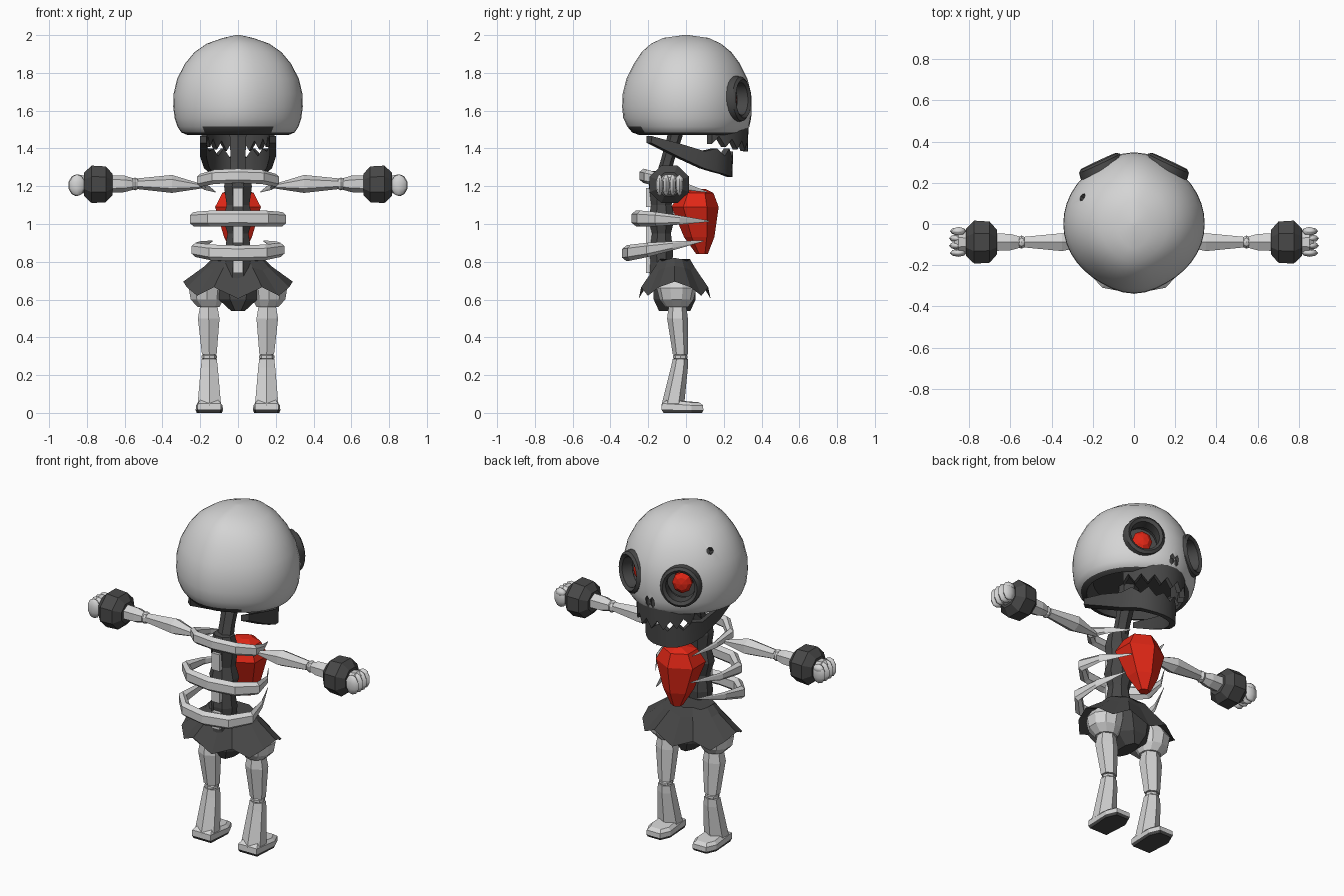
import bpy, bmesh
from math import sin, cos, pi, radians
from mathutils import Vector, Matrix

cube = bpy.data.objects.get("Cube")
if cube:
    bpy.data.objects.remove(cube, do_unlink=True)


def material(name, color):
    m = bpy.data.materials.new(name)
    m.use_nodes = True
    m.diffuse_color = color
    node = next(n for n in m.node_tree.nodes if n.type == 'BSDF_PRINCIPLED')
    node.inputs["Base Color"].default_value = color
    node.inputs["Roughness"].default_value = 0.8
    return m


MATS = [material("bone", (0.66, 0.66, 0.66, 1)),
        material("charcoal", (0.065, 0.065, 0.065, 1)),
        material("red", (0.75, 0.02, 0.008, 1))]
BONE, DARK, RED = range(3)


def finish(bm, name, rule=BONE, smooth=None):
    """Turn a bmesh into an object; rule is a colour index or a function of the face."""
    bmesh.ops.recalc_face_normals(bm, faces=bm.faces)
    for f in bm.faces:
        f.material_index = rule(f) if callable(rule) else rule
    me = bpy.data.meshes.new(name)
    bm.to_mesh(me)
    bm.free()
    for m in MATS:
        me.materials.append(m)
    ob = bpy.data.objects.new(name, me)
    bpy.context.collection.objects.link(ob)
    if smooth:
        make_smooth(ob, smooth)
    return ob


def make_smooth(ob, angle):
    bpy.ops.object.select_all(action='DESELECT')
    ob.select_set(True)
    bpy.context.view_layer.objects.active = ob
    bpy.ops.object.shade_smooth_by_angle(angle=radians(angle))


def loft(name, rings, rule=BONE, smooth=None):
    bm = bmesh.new()
    loops = [[bm.verts.new(p) for p in r] for r in rings]
    n = len(loops[0])
    for a, b in zip(loops, loops[1:]):
        for i in range(n):
            j = (i + 1) % n
            bm.faces.new((a[i], a[j], b[j], b[i]))
    bm.faces.new(loops[0])
    bm.faces.new(loops[-1])
    return finish(bm, name, rule, smooth)


def ring_z(x, y, z, rx, ry, n=8):
    return [(x + rx * cos(2 * pi * (i + .5) / n), y + ry * sin(2 * pi * (i + .5) / n), z)
            for i in range(n)]


def ring_x(x, y, z, ry, rz, n=8):
    return [(x, y + ry * cos(2 * pi * (i + .5) / n), z + rz * sin(2 * pi * (i + .5) / n))
            for i in range(n)]


def ball(name, pos, scale, rule=BONE, seg=8, rot=None, smooth=None):
    bm = bmesh.new()
    bmesh.ops.create_uvsphere(bm, u_segments=seg, v_segments=seg // 2 + 1, radius=1)
    m = Matrix.Translation(pos) @ (rot or Matrix()) @ Matrix.Diagonal((*scale, 1))
    bmesh.ops.transform(bm, matrix=m, verts=bm.verts)
    return finish(bm, name, rule, smooth)


def aim(direction):
    return Vector(direction).to_track_quat('Z', 'Y').to_matrix().to_4x4()


# Cranium: rounded shell with pointed centre line and a hollow dark underside
def skull_ring(z, rx, yb, yf, n=40):
    pts = []
    for i in range(n):
        a = 2 * pi * i / n
        s = sin(a)
        ry = (yf if s > 0 else yb) * (.94 + .06 * abs(s) ** 10)
        pts.append((rx * cos(a), ry * s, z))
    return pts


profile = [(2.0, .012, .012, .012), (1.985, .08, .12, .12), (1.955, .165, .185, .185),
           (1.91, .23, .235, .24), (1.85, .28, .275, .285), (1.77, .322, .315, .325),
           (1.69, .341, .335, .345), (1.62, .343, .338, .348), (1.56, .335, .332, .345),
           (1.515, .32, .31, .335), (1.485, .3, .285, .315), (1.472, .27, .25, .29),
           (1.545, .23, .22, .24)]
skull = loft("cranium", [skull_ring(*p) for p in profile],
             lambda f: DARK if f.calc_center_median().z < 1.483 or
             (f.calc_center_median().z < 1.55 and f.normal.z < -.6) or
             (f.calc_center_median().z < 1.55 and f.calc_center_median().xy.length < .26) else BONE)


# Holes cut into the cranium: eye sockets, nose and a forehead hole
def carve(pos, direction, rx, ry, depth, seg):
    bm = bmesh.new()
    bmesh.ops.create_cone(bm, cap_ends=True, segments=seg, radius1=1, radius2=1, depth=2)
    m = Matrix.Translation(pos) @ aim(direction) @ Matrix.Diagonal((rx, ry, depth, 1))
    bmesh.ops.transform(bm, matrix=m, verts=bm.verts)
    cutter = finish(bm, "hole_cutter", DARK)
    cutter.hide_render = True
    mod = skull.modifiers.new("hole", 'BOOLEAN')
    mod.operation, mod.solver, mod.object = 'DIFFERENCE', 'EXACT', cutter
    bpy.context.view_layer.update()
    done = bpy.data.meshes.new_from_object(skull.evaluated_get(bpy.context.evaluated_depsgraph_get()))
    skull.modifiers.clear()
    skull.data = done
    bpy.data.objects.remove(cutter, do_unlink=True)


for s, side in ((1, "left"), (-1, "right")):
    look = Vector((.42 * s, .9, .03)).normalized()
    eye = Vector((.162 * s, .283, 1.662))
    carve(eye, look, .088, .096, .085, 24)
    carve((.016 * s, .34, 1.548), (0, 1, 0), .014, .034, .05, 6)
    # Raised rim around the socket
    rot = Matrix.Translation(eye) @ aim(look)
    lip = [(.128, -.045), (.118, .012), (.103, .024), (.086, .012), (.084, -.05), (.1, -.06)]
    bm = bmesh.new()
    loops = [[bm.verts.new(rot @ Vector((r * .93 * cos(2 * pi * i / 24), r * sin(2 * pi * i / 24), h)))
              for i in range(24)] for r, h in lip]
    for k, a in enumerate(loops):
        b = loops[(k + 1) % len(loops)]
        for i in range(24):
            j = (i + 1) % 24
            f = bm.faces.new((a[i], a[j], b[j], b[i]))
            f.tag = k == 3
    finish(bm, side + "_eye_rim", lambda f: DARK if f.tag else BONE, 40)
    ball(side + "_eye", eye - look * .06, (.058, .064, .035), RED, 8, aim(look))
carve((-.27, .14, 1.85), (-.27, .14, .15), .02, .02, .07, 8)
make_smooth(skull, 40)


# Curved bands with a dark inner side: upper teeth and lower jaw
def band(name, path, inset):
    rings = []
    for x, y, top, low in path:
        rings.append([(x, y, top), (x * 1.0, y - .005, low), (x * inset, y - .03, low), (x * inset, y - .03, top)])
    bm = bmesh.new()
    loops = [[bm.verts.new(p) for p in r] for r in rings]
    for a, b in zip(loops, loops[1:]):
        for i in range(4):
            j = (i + 1) % 4
            f = bm.faces.new((a[i], a[j], b[j], b[i]))
            f.tag = i == 2
    bm.faces.new(loops[0])
    bm.faces.new(loops[-1])
    finish(bm, name, lambda f: DARK if f.tag else BONE, 35)


upper = []
for k in range(-8, 9):
    a = radians(k * 10.5)
    upper.append((.195 * sin(a), .12 + .212 * cos(a), 1.56, 1.385 + .0006 * k * k + (.05 if k % 2 else 0)))
band("upper_teeth", upper, .85)

half = [(0, .25, 1.385, 1.25), (.05, .245, 1.35, 1.25), (.09, .23, 1.4, 1.255), (.125, .205, 1.36, 1.265),
        (.155, .165, 1.4, 1.275), (.18, .1, 1.385, 1.295), (.2, -.03, 1.425, 1.355), (.2, -.18, 1.465, 1.43)]
band("lower_jaw", [(-x, *r) for x, *r in half[:0:-1]] + half, .84)

# Neck and spine
loft("neck", [ring_z(0, y, z, r, r * .8, 6) for y, z, r in
              ((-.13, 1.22, .05), (-.1, 1.33, .045), (-.06, 1.46, .05), (-.04, 1.56, .06))], DARK)
loft("spine", [ring_z(0, -.13, z, r, r * .9) for z, r in
               ((.68, .08), (.8, .07), (.86, .075), (.95, .06), (1.03, .085), (1.1, .065), (1.2, .08), (1.28, .06))], DARK)
for z in (.78, .94, 1.13):
    loft("spine_ridge", [ring_z(0, -.198, z + d, .036, .02, 4) for d in (-.04, .06)])


# Ribs: tapering open hoops pointing forward
def rib(name, width, back, front, z_back, z_front, thick, tip):
    shape = [(tip, 1, .08), (.9, .62, .55), (1, .28, .9), (.62, .06, 1), (0, 0, 1)]
    full = shape + [(-x, t, k) for x, t, k in shape[-2::-1]]
    rings = []
    for x, t, k in full:
        p = Vector((x * width, back + (front - back) * t, z_back + (z_front - z_back) * t))
        out = Vector((x * .8, -.6 if abs(x) < .95 else -.25, 0)).normalized()
        h, d = thick * k, thick * k * .8
        rings.append([p + out * u * d + Vector((0, 0, v * h)) for u, v in
                      ((0, -1), (.7, -.55), (.7, .55), (0, 1), (-.7, .55), (-.7, -.55))])
    loft(name, rings)


rib("collar_rib", .2, -.225, .11, 1.255, 1.17, .038, .6)
rib("middle_rib", .235, -.265, .12, 1.03, 1.015, .042, .5)
rib("lower_rib", .225, -.315, .09, .845, .91, .042, .6)

# Faceted heart
loft("heart", [ring_z(0, y, z, rx, ry, 6) for y, z, rx, ry in
               ((.085, .84, .035, .03), (.07, .93, .085, .08), (.048, 1.09, .14, .125),
                (.055, 1.165, .095, .09), (.07, 1.185, .04, .035))], RED)

# Ragged skirt and pelvis
hem = []
for i in range(16):
    a = 2 * pi * i / 16
    c, s = cos(a), sin(a)
    z = (.695, .665, .62, .665, .605)[min(i % 8, 8 - i % 8)]
    hem.append((.29 * abs(c) ** .85 * (1 if c > 0 else -1), -.06 + .19 * abs(s) ** .85 * (1 if s > 0 else -1), z))


def skirt_ring(z, k):
    return [(p[0] * k, -.06 + (p[1] + .06) * k, z + (p[2] - .65) * k * .5) for p in hem]


loft("skirt", [skirt_ring(.81, .46), skirt_ring(.765, .6), hem, skirt_ring(.7, .75), skirt_ring(.74, .4)], DARK)
loft("pelvis", [ring_z(0, -.06, z, rx, ry) for z, rx, ry in
                ((.54, .04, .09), (.6, .11, .12), (.72, .15, .12))], DARK)

# Limbs, one set for each side
for s, side in ((1, "left"), (-1, "right")):
    def arm(part, rows, rule=BONE, n=6):
        loft(side + part, [ring_x(s * x, -.088, z, r, r * .95, n) for x, z, r in rows], rule)

    arm("_upper_arm", ((.19, 1.2, .012), (.35, 1.212, .05), (.53, 1.213, .03)))
    ball(side + "_elbow", (s * .545, -.088, 1.212), (.025, .034, .034))
    arm("_forearm", ((.555, 1.212, .032), (.6, 1.212, .046), (.7, 1.212, .05)))
    arm("_cuff", ((.665, 1.21, .065), (.7, 1.21, .108), (.775, 1.21, .113), (.815, 1.21, .07)), DARK, 8)
    arm("_palm", ((.8, 1.21, .05), (.85, 1.21, .06), (.87, 1.21, .04)), BONE, 8)
    for k in range(4):
        ball(side + "_finger", (s * (.858 - .004 * abs(k - 1.5)), -.14 + .035 * k, 1.205), (.043, .02, .058),
             smooth=50)
    ball(side + "_thumb", (s * .85, -.035, 1.235), (.035, .022, .022), smooth=50)

    def leg(part, rows, rule=BONE, n=6):
        loft(side + part, [ring_z(s * x, y, z, rx, ry, n) for x, y, z, rx, ry in rows], rule)

    leg("_hip", ((.155, -.05, .56, .06, .06), (.165, -.05, .6, .09, .09), (.165, -.05, .66, .1, .105),
                 (.15, -.05, .7, .09, .09)), BONE, 10)
    leg("_thigh", ((.155, -.045, .58, .05, .045), (.155, -.045, .5, .066, .055), (.152, -.03, .31, .045, .04)))
    ball(side + "_knee", (s * .152, -.03, .296), (.042, .04, .022))
    leg("_shin", ((.152, -.03, .285, .046, .04), (.152, -.035, .24, .052, .045), (.152, -.07, .04, .072, .06)))
    # Foot with a dark sole
    outline = [(-.062, -.13), (.062, -.13), (.072, .03), (.045, .092), (-.045, .092), (-.072, .03)]
    rows = [[(s * .152 + x * k, y * k, z if y < 0 else z * .8) for x, y in outline]
            for k, z in ((.92, 0), (1, .018), (.98, .05), (.75, .07))]
    loft(side + "_foot", rows, lambda f: DARK if f.calc_center_median().z < .012 else BONE)
